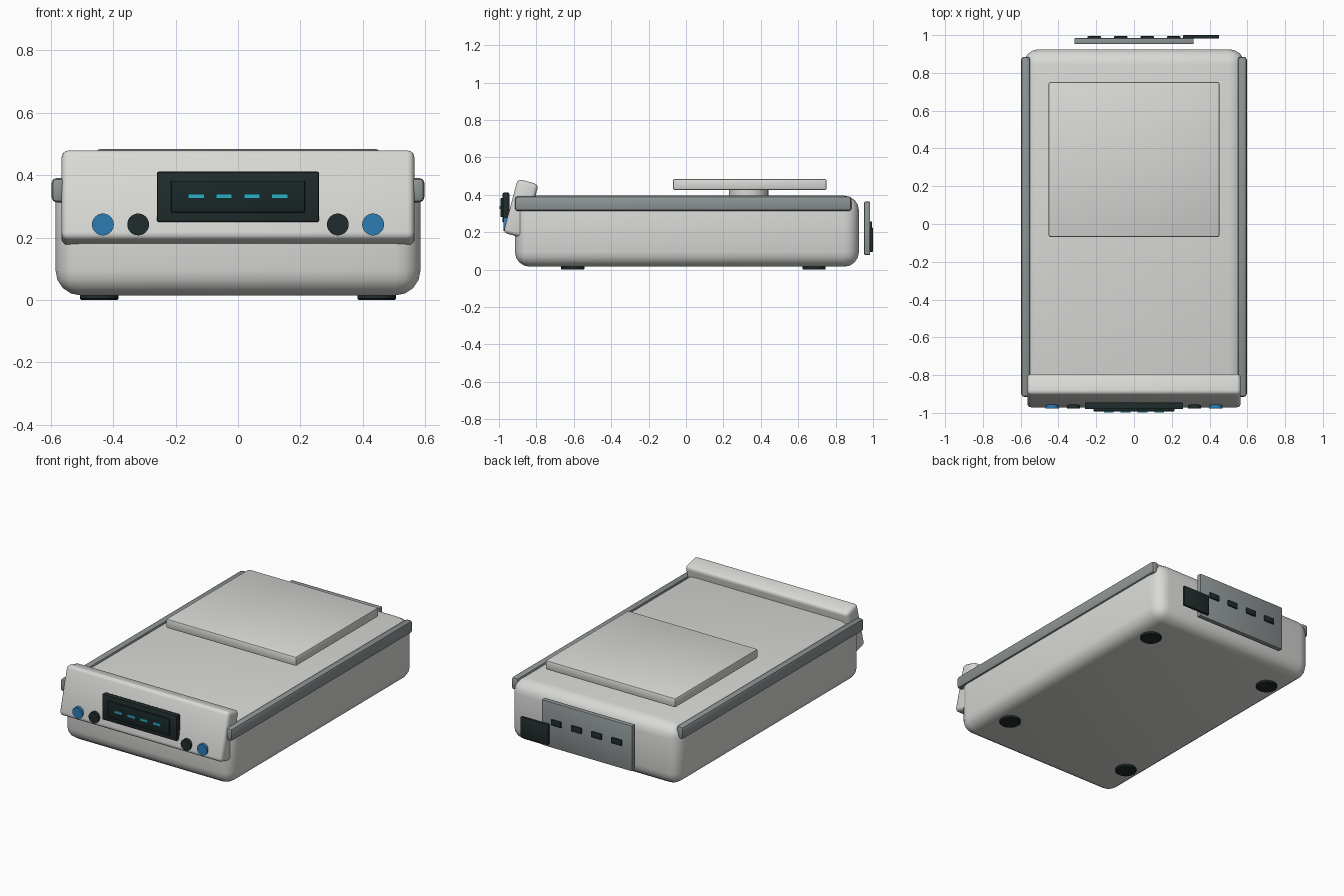
import bpy
import math
from mathutils import Vector

cube = bpy.data.objects.get("Cube")
if cube:
    bpy.data.objects.remove(cube, do_unlink=True)


def material(name, *rgb):
    m = bpy.data.materials.new(name)
    m.use_nodes = True
    m.diffuse_color = (*rgb, 1)
    m.node_tree.nodes["Principled BSDF"].inputs["Base Color"].default_value = (*rgb, 1)
    return m


SHELL = material("warm light grey", 0.69, 0.70, 0.67)
TRIM = material("slate grey", 0.27, 0.30, 0.30)
DARK = material("near black", 0.015, 0.025, 0.025)
SCREEN = material("screen black", 0.010, 0.020, 0.020)
BLUE = material("button blue", 0.025, 0.20, 0.45)
CYAN = material("digit cyan", 0.025, 0.42, 0.55)


def finish(name, mat, bevel, segments):
    ob = bpy.context.object
    ob.name = name
    ob.data.materials.append(mat)
    if bevel:
        bpy.ops.object.transform_apply(location=False, rotation=False, scale=True)
        mod = ob.modifiers.new("rounding", "BEVEL")
        mod.width, mod.segments = bevel, segments
        bpy.ops.object.modifier_apply(modifier=mod.name)
        bpy.ops.object.shade_smooth_by_angle(angle=math.radians(35))
    return ob


def box(name, mat, low, high, bevel=0.0, segments=2, tilt=0.0):
    """Box between two corners, optionally leaned about x."""
    low, high = Vector(low), Vector(high)
    bpy.ops.mesh.primitive_cube_add(size=1, location=(low + high) / 2,
                                    rotation=(tilt, 0, 0))
    bpy.context.object.scale = high - low
    return finish(name, mat, bevel, segments)


def disc(name, mat, centre, radius, depth, turn=0.0, bevel=0.0):
    bpy.ops.mesh.primitive_cylinder_add(vertices=32, radius=radius, depth=depth,
                                        location=centre, rotation=(turn, 0, 0))
    ob = finish(name, mat, bevel, 1)
    bpy.ops.object.shade_smooth_by_angle(angle=math.radians(35))
    return ob


# Main case
box("case", SHELL, (-0.585, -0.915, 0.015), (0.585, 0.925, 0.395), 0.08, 4)

# Weighing platform on its column
disc("platform_column", SHELL, (0, 0.335, 0.405), 0.105, 0.05)
box("platform", SHELL, (-0.452, -0.07, 0.425), (0.452, 0.752, 0.484), 0.01)

# Leaning control housing
box("control_housing", SHELL, (-0.565, -0.94, 0.177), (0.565, -0.825, 0.475),
    0.022, 3, math.radians(-15))

# Display
box("display_bezel", DARK, (-0.26, -0.98, 0.25), (0.26, -0.945, 0.411), 0.006)
box("display_screen", SCREEN, (-0.215, -0.992, 0.28), (0.215, -0.975, 0.382), 0.004)
for i in range(4):
    x = (i - 1.5) * 0.089
    box(f"display_digit_{i + 1}", CYAN, (x - 0.026, -0.998, 0.325), (x + 0.026, -0.989, 0.339))

# Parts mirrored left and right
for side, s in (("left", 1), ("right", -1)):
    x_in, x_out = sorted((s * 0.55, s * 0.597))
    box(f"{side}_rail", TRIM, (x_in, -0.915, 0.313), (x_out, 0.885, 0.391), 0.015)
    disc(f"{side}_outer_button", BLUE, (s * 0.433, -0.96, 0.242), 0.035, 0.032, math.pi / 2)
    disc(f"{side}_inner_button", DARK, (s * 0.32, -0.96, 0.242), 0.035, 0.032, math.pi / 2)
    for end, y in (("front", -0.605), ("back", 0.685)):
        disc(f"{end}_{side}_foot", DARK, (s * 0.445, y, 0.0125), 0.062, 0.025, bevel=0.004)

# Rear connector plate, ports and power inlet
box("rear_plate", TRIM, (-0.315, 0.953, 0.078), (0.315, 0.984, 0.363), 0.004)
for i in range(4):
    x = (i - 1.5) * 0.14
    box(f"port_{i + 1}", DARK, (x - 0.035, 0.98, 0.222), (x + 0.035, 0.994, 0.258), 0.003)
box("power_inlet", DARK, (0.26, 0.982, 0.095), (0.45, 1.0, 0.224), 0.003)
